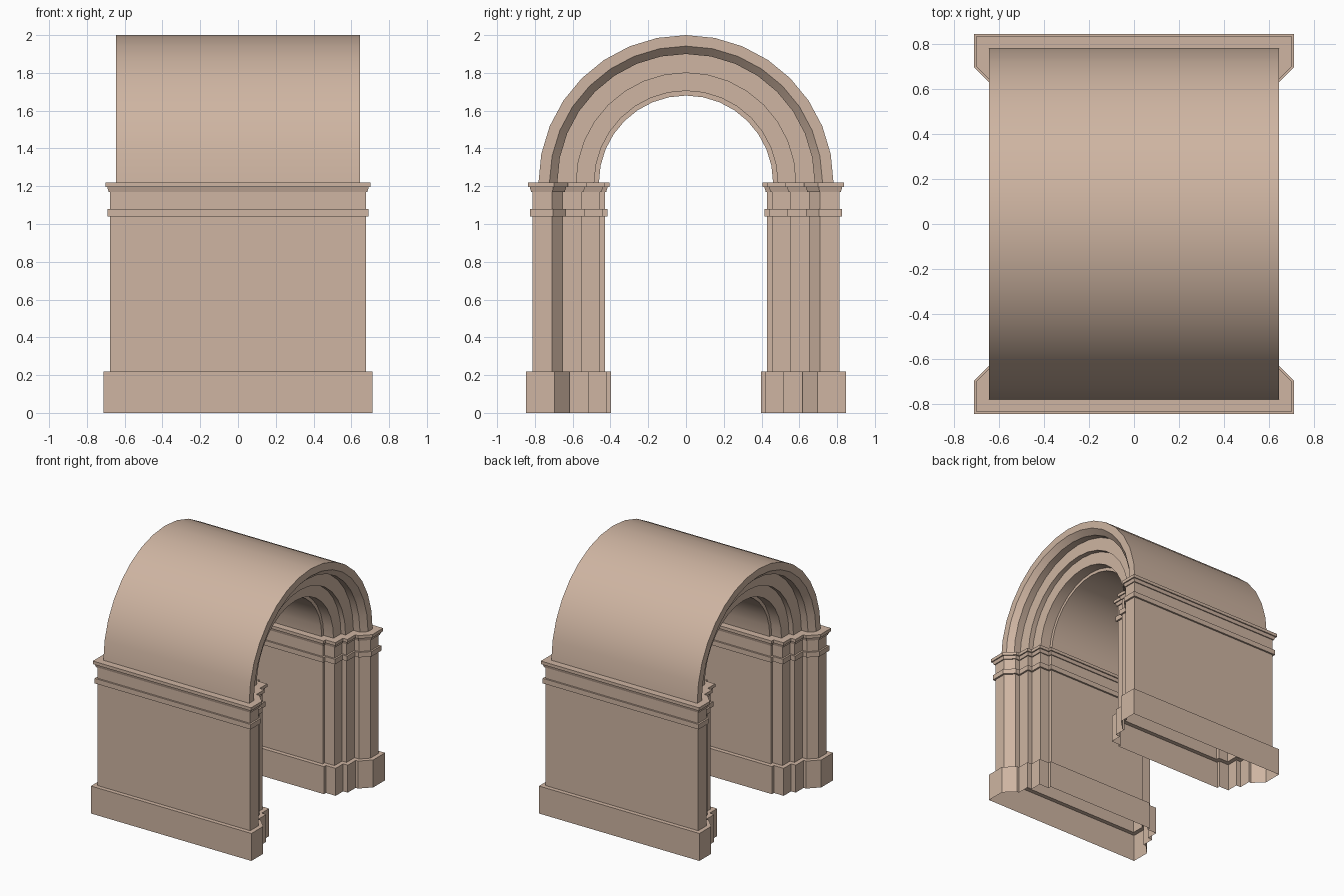
import bpy, bmesh, math
from mathutils import Vector

if "Cube" in bpy.data.objects:
    bpy.data.objects.remove(bpy.data.objects["Cube"])

# Half of the stepped jamb outline (x, distance from centre), outside to inside
HALF = [(0.677, 0.812), (0.677, 0.71), (0.617, 0.65), (0.577, 0.65),
        (0.577, 0.55), (0.537, 0.55), (0.537, 0.455), (0.45, 0.455), (0.45, 0.43)]
OUTLINE = [Vector(p) for p in HALF] + [Vector((-x, y)) for x, y in reversed(HALF)]


def offset(points, d):
    """Mitred outward offset of the clockwise outline."""
    result = []
    n = len(points)
    for i, p in enumerate(points):
        a = (p - points[i - 1]).normalized()
        b = (points[(i + 1) % n] - p).normalized()
        na, nb = Vector((-a.y, a.x)), Vector((-b.y, b.x))
        result.append(p + (na + nb) * d / (1 + na.dot(nb)))
    return result


def skin(bm, rings):
    """Join consecutive closed rings of points with quads."""
    loops = [[bm.verts.new(p) for p in ring] for ring in rings]
    for low, high in zip(loops, loops[1:]):
        for i in range(len(low)):
            j = (i + 1) % len(low)
            bm.faces.new((low[i], low[j], high[j], high[i]))
    return loops


def finish(bm, name):
    bmesh.ops.recalc_face_normals(bm, faces=bm.faces)
    mesh = bpy.data.meshes.new(name)
    bm.to_mesh(mesh)
    bm.free()
    mat = bpy.data.materials.get("sandstone") or bpy.data.materials.new("sandstone")
    mat.diffuse_color = (0.62, 0.46, 0.36, 1)
    mat.use_nodes = True
    mat.node_tree.nodes["Principled BSDF"].inputs["Base Color"].default_value = mat.diffuse_color
    mesh.materials.append(mat)
    obj = bpy.data.objects.new(name, mesh)
    bpy.context.collection.objects.link(obj)
    return obj


# Piers: plinth, shaft, neck band and cornice as offsets of one outline, open below
LEVELS = [(0, 0.034), (0.22, 0.034), (0.22, 0), (1.04, 0), (1.04, 0.014),
          (1.08, 0.014), (1.08, 0), (1.17, 0), (1.17, 0.008), (1.195, 0.015),
          (1.195, 0.024), (1.22, 0.024)]
for name, side in (("front_pier", -1), ("back_pier", 1)):
    bm = bmesh.new()
    loops = skin(bm, [[(p.x, side * p.y, z) for p in offset(OUTLINE, d)]
                      for z, d in LEVELS])
    bm.faces.new(loops[-1])
    finish(bm, name)

# Barrel arch: slimmer outline swept over a half circle in 16 steps
SEGMENTS = 16
section = offset(OUTLINE, -0.031)
bm = bmesh.new()
skin(bm, [[(p.x, p.y * math.cos(a), 1.219 + p.y * math.sin(a)) for p in section]
          for a in (math.pi * k / SEGMENTS for k in range(SEGMENTS + 1))])
arch = finish(bm, "barrel_arch")
bpy.context.view_layer.objects.active = arch
arch.select_set(True)
bpy.ops.object.shade_smooth_by_angle(angle=math.radians(30))
